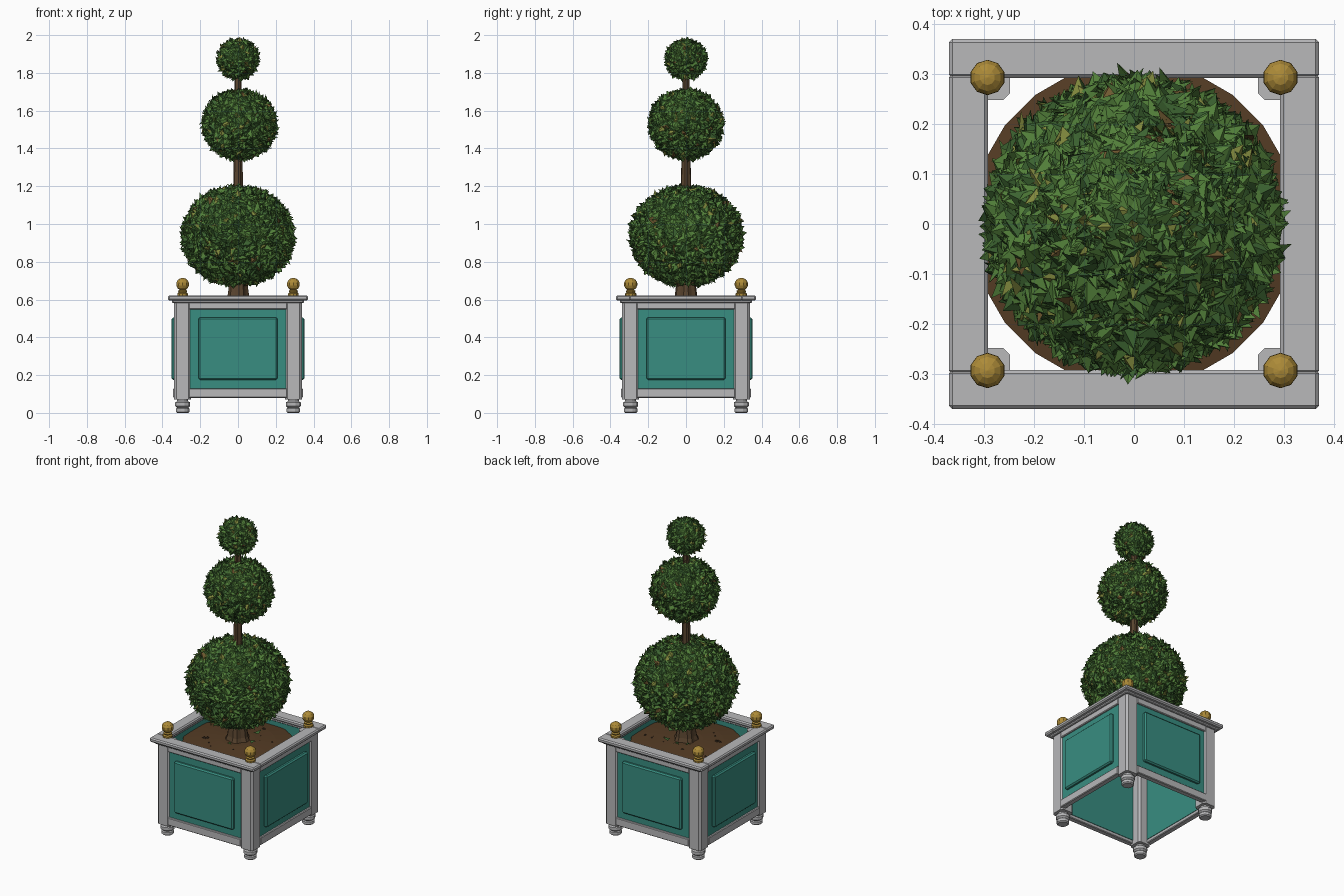
import bpy, bmesh, math, random
from mathutils import Vector, Matrix

random.seed(7)
cube = bpy.data.objects.get("Cube")
if cube:
    bpy.data.objects.remove(cube, do_unlink=True)


def material(name, r, g, b):
    m = bpy.data.materials.new(name)
    m.use_nodes = True
    m.diffuse_color = (r, g, b, 1)
    bsdf = next(n for n in m.node_tree.nodes if n.type == 'BSDF_PRINCIPLED')
    bsdf.inputs["Base Color"].default_value = (r, g, b, 1)
    bsdf.inputs["Roughness"].default_value = 0.8
    return m


GREY = material("grey paint", 0.48, 0.48, 0.49)
TEAL = material("teal paint", 0.04, 0.27, 0.22)
GOLD = material("gold", 0.42, 0.26, 0.04)
SOIL = material("soil brown", 0.09, 0.045, 0.018)
BARK = material("bark brown", 0.10, 0.058, 0.028)
STONE = material("dark clod", 0.04, 0.024, 0.013)
LEAF = material("leaf green", 0.085, 0.215, 0.042)
DARK = material("deep leaf green", 0.045, 0.125, 0.03)
OLIVE = material("olive leaf", 0.21, 0.24, 0.045)
RUST = material("rusty leaf", 0.16, 0.10, 0.03)


def finish(name, bm, *mats):
    me = bpy.data.meshes.new(name)
    bm.to_mesh(me)
    bm.free()
    for m in mats:
        me.materials.append(m)
    ob = bpy.data.objects.new(name, me)
    bpy.context.collection.objects.link(ob)
    return ob


def box(name, lo, hi, mat, bevel=0.0, turn=0, vertical_only=False):
    """Box between two corners, bevelled, turned in quarter turns about z."""
    lo, hi = Vector(lo), Vector(hi)
    bm = bmesh.new()
    bmesh.ops.create_cube(bm, size=1)
    for v in bm.verts:
        v.co = (lo + hi) / 2 + v.co * (hi - lo)
    if bevel:
        edges = [e for e in bm.edges if not vertical_only
                 or abs(e.verts[0].co.z - e.verts[1].co.z) > 0.01]
        bmesh.ops.bevel(bm, geom=edges, offset=bevel, segments=1, affect='EDGES')
    bmesh.ops.rotate(bm, verts=bm.verts, matrix=Matrix.Rotation(turn * math.pi / 2, 3, 'Z'))
    return finish(name, bm, mat)


def lathe(name, profile, sides, mat, at=(0, 0), wobble=0.0):
    """Turned shape from (radius, height) points, capped at both ends."""
    bm = bmesh.new()
    rings = []
    for r, z in profile:
        ring = []
        for i in range(sides):
            a = 2 * math.pi * (i + 0.5) / sides
            k = r * (1 + wobble * math.cos(5 * a))
            ring.append(bm.verts.new((at[0] + k * math.cos(a), at[1] + k * math.sin(a), z)))
        rings.append(ring)
    for low, high in zip(rings, rings[1:]):
        for i in range(sides):
            j = (i + 1) % sides
            bm.faces.new((low[i], low[j], high[j], high[i]))
    bm.faces.new(rings[0][::-1])
    bm.faces.new(rings[-1])
    return finish(name, bm, mat)


# Four planter walls: thin teal board, raised field, rails and rim boards
for k, side in enumerate(("front", "left", "back", "right")):
    box(side + "_board", (-0.26, -0.33, 0.10), (0.26, -0.305, 0.59), TEAL, 0, k)
    box(side + "_raised_panel", (-0.21, -0.352, 0.175), (0.21, -0.325, 0.505), TEAL, 0.008, k)
    box(side + "_bottom_rail", (-0.26, -0.343, 0.08), (0.26, -0.308, 0.13), GREY, 0.004, k)
    box(side + "_top_rail", (-0.26, -0.34, 0.548), (0.26, -0.309, 0.59), GREY, 0.004, k)
    long = 0.37 if k % 2 == 0 else 0.30
    box(side + "_rim", (-long, -0.37, 0.595), (long, -0.292, 0.622), GREY, 0.007, k)
    box(side + "_rim_moulding", (-0.345, -0.35, 0.582), (0.345, -0.30, 0.598), GREY, 0.004, k)

# Corner posts, turned feet and ball finials
FOOT = [(0.030, 0), (0.037, 0.006), (0.037, 0.022), (0.031, 0.027), (0.041, 0.036),
        (0.041, 0.055), (0.030, 0.062), (0.030, 0.08)]
FINIAL = [(0.030, 0.618), (0.030, 0.632), (0.022, 0.638), (0.026, 0.646), (0.016, 0.652)]
for i in range(7):
    a = math.radians(-60 + 25 * i)
    FINIAL.append((0.036 * math.cos(a), 0.681 + 0.034 * math.sin(a)))
for sx, xs in ((-1, "right"), (1, "left")):
    for sy, ys in ((-1, "front"), (1, "back")):
        tag = ys + "_" + xs
        cx, cy = 0.293 * sx, 0.293 * sy
        box(tag + "_post", (cx - 0.045, cy - 0.045, 0.07), (cx + 0.045, cy + 0.045, 0.60),
            GREY, 0.013, 0, True)
        lathe(tag + "_foot", FOOT, 12, GREY, (cx, cy))
        lathe(tag + "_finial", FINIAL, 10, GOLD, (cx, cy))

# Round soil mound with scattered clods
lathe("soil", [(0.325, 0.535), (0.325, 0.55), (0.22, 0.565), (0.10, 0.575)], 24, SOIL)
bm = bmesh.new()
for i in range(16):
    a, r = random.uniform(0, math.tau), random.uniform(0.12, 0.27)
    place = Matrix.Translation((r * math.cos(a), r * math.sin(a), 0.575 - 0.07 * r))
    bmesh.ops.create_icosphere(bm, subdivisions=1, radius=random.uniform(0.007, 0.014),
                               matrix=place)
finish("soil_clods", bm, STONE)

# Trunk flaring at the roots
lathe("trunk", [(0.075, 0.56), (0.06, 0.60), (0.052, 0.66), (0.032, 0.80), (0.026, 1.2),
                (0.022, 1.4), (0.017, 1.9)], 15, BARK, (0, 0), 0.10)


def add_leaf(bm, root, along, normal, length, width):
    """Folded diamond leaf made of two triangles along a midrib."""
    side = along.cross(normal).normalized()
    lift = side.cross(along).normalized() * width * 0.3
    mid = root + along * length * 0.45
    base, tip = bm.verts.new(root), bm.verts.new(root + along * length)
    a = bm.verts.new(mid + side * width / 2 - lift)
    b = bm.verts.new(mid - side * width / 2 - lift)
    pick = random.random()
    index = 0 if pick < 0.62 else 1 if pick < 0.94 else 2 if pick < 0.985 else 3
    for face in (bm.faces.new((base, a, tip)), bm.faces.new((base, tip, b))):
        face.normal_update()
        if face.normal.dot(normal) < 0:
            face.normal_flip()
        face.material_index = index


def leaf_ball(name, centre, radius, height, count, size):
    """Clipped ball: a dark core covered in evenly spread leaves."""
    centre = Vector(centre)
    scale = Vector((radius, radius, height))
    bm = bmesh.new()
    for i in range(count):
        z = 1 - 2 * (i + 0.5) / count
        a = i * math.pi * (3 - math.sqrt(5))
        flat = math.sqrt(1 - z * z)
        n = Vector((flat * math.cos(a), flat * math.sin(a), z))
        n = (n + Vector([random.gauss(0, 0.03) for _ in range(3)])).normalized()
        root = centre + n * scale * random.uniform(0.91, 0.99)
        spin = Vector([random.gauss(0, 1) for _ in range(3)])
        tangent = (spin - n * spin.dot(n)).normalized()
        tilt = random.uniform(0.0, 0.75)
        along = (tangent * math.cos(tilt) + n * math.sin(tilt)).normalized()
        length = size * random.uniform(0.75, 1.2)
        add_leaf(bm, root - along * length * 0.35, along, n, length, length * 0.75)
    finish(name + "_leaves", bm, LEAF, DARK, OLIVE, RUST)
    core = bmesh.new()
    bmesh.ops.create_icosphere(core, subdivisions=3, radius=1)
    for v in core.verts:
        v.co = centre + v.co * scale * 0.90
    finish(name + "_core", core, DARK)


# Three clipped balls of foliage, largest at the bottom
leaf_ball("lower_ball", (0, 0, 0.937), 0.303, 0.273, 3000, 0.050)
leaf_ball("middle_ball", (0.008, 0, 1.527), 0.201, 0.190, 1500, 0.046)
leaf_ball("top_ball", (0, 0, 1.873), 0.111, 0.109, 550, 0.042)

# A few fallen leaves beside the trunk
bm = bmesh.new()
for i in range(5):
    a = random.uniform(0, math.tau)
    out = Vector((math.cos(a), math.sin(a), 0.25)).normalized()
    add_leaf(bm, out * 0.10 + Vector((0, 0, 0.57)), out, Vector((0, 0, 1)), 0.05, 0.035)
finish("fallen_leaves", bm, LEAF, DARK, OLIVE, RUST)
